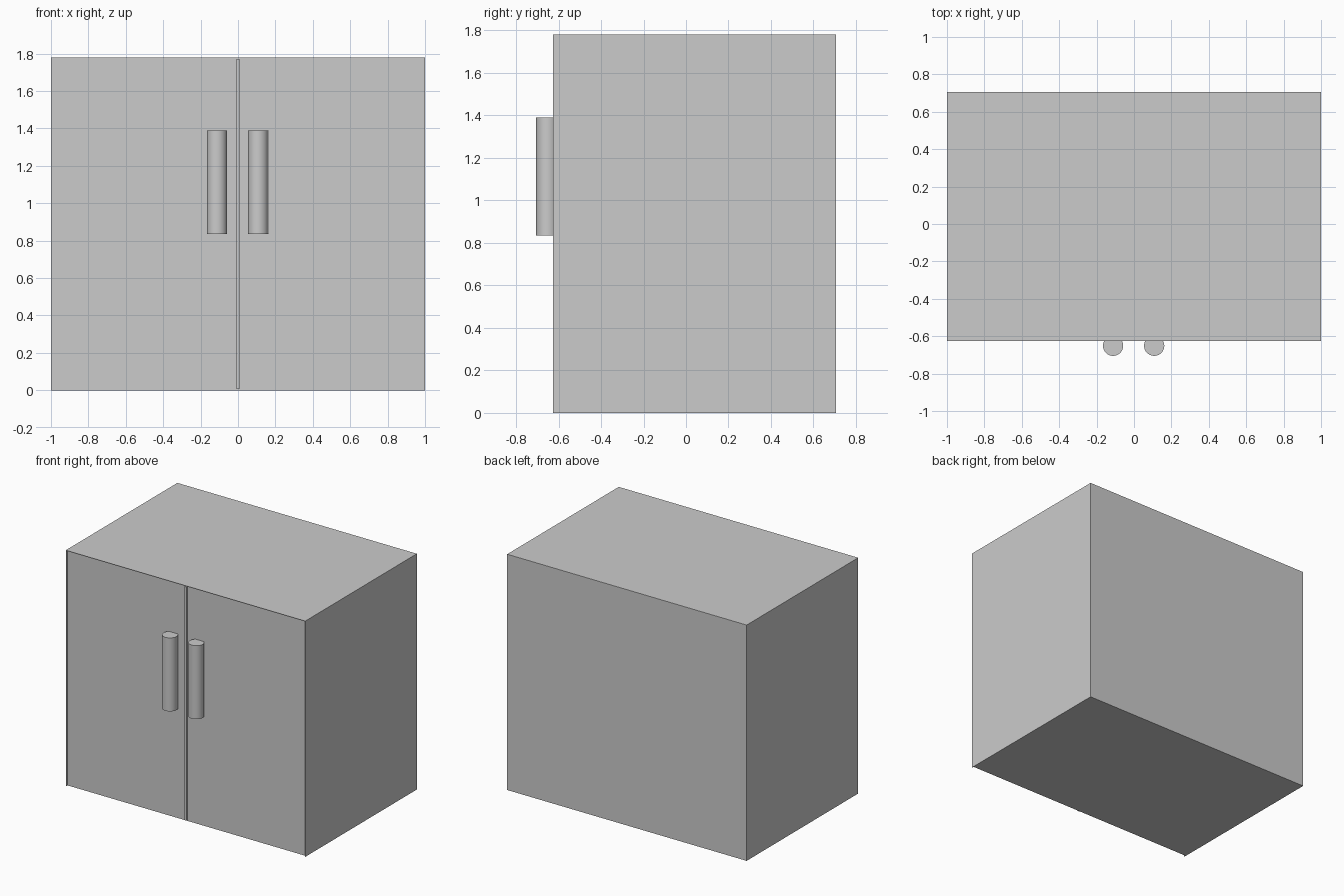
import bpy

if "Cube" in bpy.data.objects:
    bpy.data.objects.remove(bpy.data.objects["Cube"])

FRONT, BACK, TOP = -0.626, 0.705, 1.78
DOOR = FRONT + 0.015


def box(name, x, y, z):
    bpy.ops.mesh.primitive_cube_add(
        size=1, location=[(a + b) / 2 for a, b in (x, y, z)])
    ob = bpy.context.object
    ob.name = name
    ob.scale = [b - a for a, b in (x, y, z)]
    bpy.ops.object.transform_apply(location=False, rotation=False, scale=True)
    return ob


# Cabinet body and thin top panel
box("cabinet_body", (-0.997, 0.997), (DOOR + 0.03, BACK), (0, TOP - 0.003))
box("top_panel", (-1, 1), (FRONT, BACK), (TOP - 0.003, TOP))

# Centre seam strip between the doors
box("centre_strip", (-0.008, 0.008), (FRONT, DOOR + 0.03), (0.008, TOP - 0.008))

for side, label in ((-1, "left"), (1, "right")):
    # Side panel, door and rounded handle
    box(label + "_side_panel", sorted((side * 0.997, side)), (FRONT, BACK), (0, TOP - 0.003))
    box(label + "_door", sorted((0, side * 0.997)), (DOOR, DOOR + 0.03), (0, TOP - 0.003))
    bpy.ops.mesh.primitive_cylinder_add(
        vertices=48, radius=0.054, depth=0.555,
        location=(side * 0.11 - 0.002, -0.651, 1.1125))
    handle = bpy.context.object
    handle.name = label + "_handle"
    bpy.ops.object.shade_smooth_by_angle()
